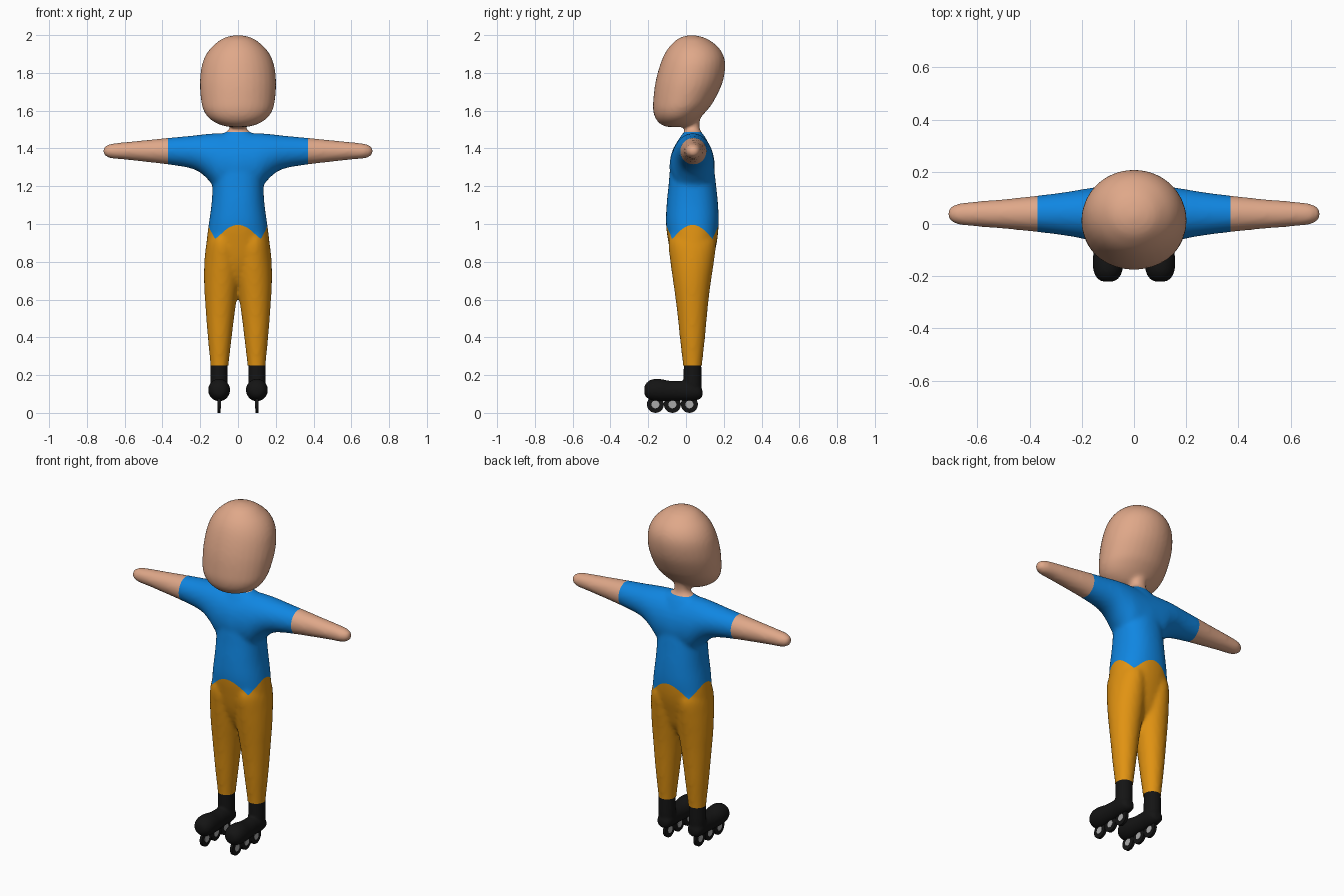
import bpy, bmesh, math
from mathutils import Vector

if "Cube" in bpy.data.objects:
    bpy.data.objects.remove(bpy.data.objects["Cube"])


def material(name, rgb):
    m = bpy.data.materials.new(name)
    m.diffuse_color = (*rgb, 1)
    m.use_nodes = True
    m.node_tree.nodes["Principled BSDF"].inputs["Base Color"].default_value = m.diffuse_color
    return m


SKIN = material("skin", (0.74, 0.39, 0.25))
BLUE = material("shirt blue", (0.005, 0.24, 0.76))
ORANGE = material("trouser orange", (0.75, 0.29, 0.006))
BLACK = material("boot black", (0.007, 0.007, 0.007))
GREY = material("hub grey", (0.4, 0.4, 0.4))


def smooth_rings(rings, steps=4):
    """Catmull-Rom interpolation of cross-section rows."""
    out = []
    for i in range(len(rings) - 1):
        p = [Vector(rings[min(max(i + k, 0), len(rings) - 1)]) for k in (-1, 0, 1, 2)]
        for s in range(steps):
            t = s / steps
            out.append(0.5 * (2 * p[1] + (p[2] - p[0]) * t
                              + (2 * p[0] - 5 * p[1] + 4 * p[2] - p[3]) * t * t
                              + (3 * p[1] - p[0] - 3 * p[2] + p[3]) * t ** 3))
    out.append(Vector(rings[-1]))
    return out


def loft(bm, rings, axis, side=1, power=2.0, segs=32, pad=0.003):
    """Closed skin through rows of (position, a_min, a_max, b_min, b_max)."""
    loops = []
    for t, a0, a1, b0, b1 in smooth_rings(rings):
        loop = []
        for k in range(segs):
            c, s = math.cos(k * math.tau / segs), math.sin(k * math.tau / segs)
            c = math.copysign(abs(c) ** (2 / power), c)
            s = math.copysign(abs(s) ** (2 / power), s)
            a = (a0 + a1) / 2 + c * ((a1 - a0) / 2 + pad)
            b = (b0 + b1) / 2 + s * ((b1 - b0) / 2 + pad)
            x, y, z = {"X": (t, a, b), "Y": (a, t, b), "Z": (a, b, t)}[axis]
            loop.append(bm.verts.new((x * side, y, z)))
        loops.append(loop)
    for l0, l1 in zip(loops, loops[1:]):
        for k in range(segs):
            n = (k + 1) % segs
            bm.faces.new((l0[k], l0[n], l1[n], l1[k]))
    bm.faces.new(loops[0])
    bm.faces.new(loops[-1])


def fused_object(name, bm, voxel, rounds, mats):
    """Blend the overlapping lofts into one smooth skin."""
    bmesh.ops.recalc_face_normals(bm, faces=bm.faces[:])
    mesh = bpy.data.meshes.new(name)
    bm.to_mesh(mesh)
    bm.free()
    ob = bpy.data.objects.new(name, mesh)
    bpy.context.collection.objects.link(ob)
    rm = ob.modifiers.new("fuse", "REMESH")
    rm.mode = "VOXEL"
    rm.voxel_size = voxel
    sm = ob.modifiers.new("soften", "SMOOTH")
    sm.factor = 0.5
    sm.iterations = rounds
    dg = bpy.context.evaluated_depsgraph_get()
    ob.data = bpy.data.meshes.new_from_object(ob.evaluated_get(dg))
    ob.modifiers.clear()
    ob.data.materials.clear()
    for m in mats:
        ob.data.materials.append(m)
    for p in ob.data.polygons:
        p.use_smooth = True
        p.material_index = 0
    return ob


# ---- body: torso with neck, head, arms and legs
bm = bmesh.new()
torso = [(0.66, -.05, .05, 0, .07), (0.72, -.13, .13, -.04, .11), (0.8, -.165, .165, -.07, .135),
         (0.9, -.164, .164, -.09, .16), (1.0, -.152, .152, -.103, .17), (1.1, -.138, .138, -.1, .167),
         (1.2, -.132, .132, -.09, .157), (1.3, -.135, .135, -.08, .145), (1.4, -.14, .14, -.06, .128),
         (1.465, -.1, .1, -.025, .095), (1.49, -.055, .055, -.004, .075),
         (1.52, -.039, .039, .002, .068), (1.57, -.045, .045, -.01, .075)]
loft(bm, torso, "Z", power=2.25)

head = [(1.514, -.05, .05, -.10, .0), (1.53, -.105, .105, -.135, .035), (1.56, -.152, .152, -.160, .07),
        (1.6, -.18, .18, -.172, .108), (1.65, -.193, .193, -.172, .145), (1.75, -.2, .2, -.16, .192),
        (1.85, -.187, .187, -.133, .206), (1.92, -.152, .152, -.10, .182), (1.97, -.098, .098, -.055, .128),
        (1.99, -.058, .058, -.02, .085), (2.0, -.01, .01, .02, .04)]
loft(bm, head, "Z", pad=0.002)

arm = [(0.0, -.085, .15, 1.13, 1.475), (0.1, -.075, .145, 1.17, 1.478), (0.15, -.064, .138, 1.228, 1.475),
       (0.2, -.053, .13, 1.275, 1.47), (0.26, -.042, .12, 1.3, 1.463), (0.37, -.028, .106, 1.318, 1.453),
       (0.5, -.015, .092, 1.333, 1.44), (0.6, -.007, .084, 1.344, 1.43), (0.67, 0, .076, 1.35, 1.422),
       (0.7, .012, .065, 1.362, 1.41), (0.714, .028, .048, 1.376, 1.396)]
leg = [(0.2, .053, .143, -.012, .081), (0.25, .053, .143, -.013, .082), (0.4, .036, .157, -.03, .098),
       (0.5, .024, .165, -.04, .107), (0.6, .01, .172, -.052, .117), (0.7, -.005, .177, -.066, .13),
       (0.8, -.01, .175, -.08, .145), (0.9, 0, .164, -.09, .155), (0.97, .03, .14, -.07, .13)]
for s in (1, -1):
    loft(bm, arm, "X", s)
    loft(bm, leg, "Z", s)
body = fused_object("body", bm, 0.011, 7, [SKIN, BLUE, ORANGE])


def waist_dip(co):
    """Scalloped hem, with points at the four corners of the waist."""
    a = math.atan2((co.y - .035) / .137, co.x / .152)
    return 0.075 * (1 - abs(math.cos(2 * a)))


def cut(bm, co, no, drop=False):
    bmesh.ops.bisect_plane(bm, geom=bm.verts[:] + bm.edges[:] + bm.faces[:], dist=1e-5,
                           plane_co=co, plane_no=no, clear_inner=drop)


# ---- clothing borders: sleeves, neckline, trouser ends and waist
SLEEVE, NECK, WAIST = 0.37, 1.486, 0.995
bm = bmesh.new()
bm.from_mesh(body.data)
cut(bm, (0, 0, 0.25), (0, 0, 1), True)
cut(bm, (0, 0, NECK), (0, 0, 1))
for s in (1, -1):
    cut(bm, (s * SLEEVE, 0, 0), (1, 0, 0))
for v in bm.verts:
    v.co.z += waist_dip(v.co)
cut(bm, (0, 0, WAIST), (0, 0, 1))
trousers = {f for f in bm.faces if f.calc_center_median().z < WAIST}
for v in bm.verts:
    v.co.z -= waist_dip(v.co)
for f in bm.faces:
    c = f.calc_center_median()
    skin = abs(c.x) > SLEEVE or c.z > NECK
    f.material_index = 2 if f in trousers else 0 if skin else 1
    f.smooth = True
bm.to_mesh(body.data)
bm.free()

# ---- skate boots
foot = [(-.221, -.015, .015, .105, .135), (-.212, -.036, .036, .086, .155), (-.185, -.053, .053, .069, .175),
        (-.14, -.057, .057, .063, .179), (-.08, -.051, .051, .064, .168), (-.02, -.046, .046, .065, .168),
        (.04, -.046, .046, .066, .165), (.075, -.036, .036, .075, .14), (.087, -.015, .015, .09, .12)]
shaft = [(.1, -.04, .04, -.008, .078), (.16, -.045, .045, -.012, .081), (.275, -.044, .044, -.011, .08)]
for s, label in ((1, "left"), (-1, "right")):
    bm = bmesh.new()
    loft(bm, foot, "Y", pad=0.001)
    loft(bm, shaft, "Z", pad=0.001)
    boot = fused_object(label + "_boot", bm, 0.007, 4, [BLACK])
    boot.location.x = 0.1 * s


def disc(name, radius, width, loc, mat):
    bpy.ops.mesh.primitive_cylinder_add(vertices=24, radius=radius, depth=width, location=loc,
                                        rotation=(0, math.pi / 2, 0))
    ob = bpy.context.object
    ob.name = name
    ob.data.materials.append(mat)
    bpy.ops.object.shade_smooth_by_angle()


# ---- three inline wheels with hubs under each boot
for s, label in ((1, "left"), (-1, "right")):
    for i, y in enumerate((-.162, -.072, .018)):
        disc(f"{label}_wheel_{i + 1}", .045, .016, (.1 * s, y, .045), BLACK)
        disc(f"{label}_hub_{i + 1}", .021, .019, (.1 * s, y, .045), GREY)
